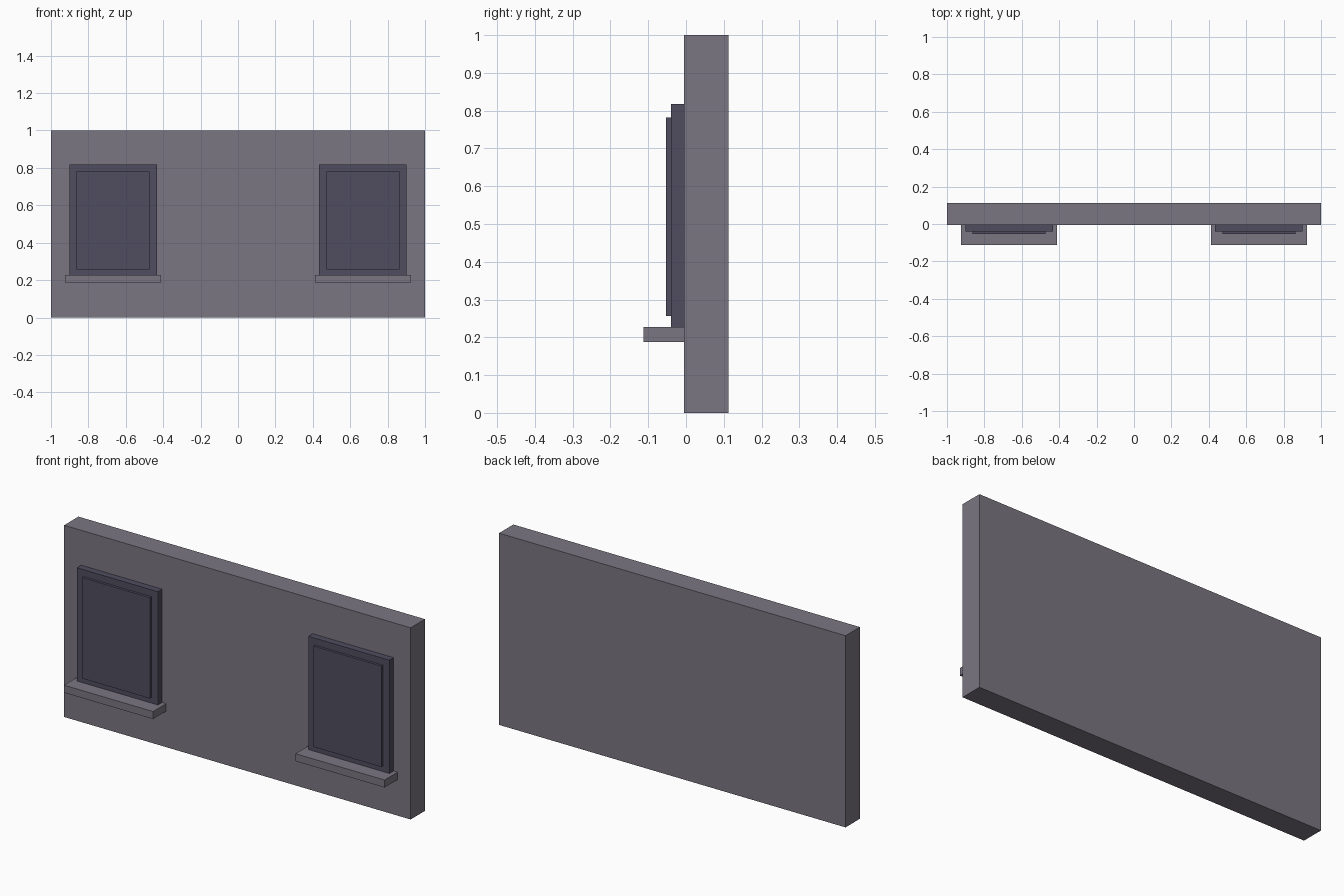
import bpy

if "Cube" in bpy.data.objects:
    bpy.data.objects.remove(bpy.data.objects["Cube"])


def material(name, srgb):
    m = bpy.data.materials.new(name)
    lin = [((c / 255 + 0.055) / 1.055) ** 2.4 for c in srgb]
    m.diffuse_color = (*lin, 1)
    m.use_nodes = True
    m.node_tree.nodes["Principled BSDF"].inputs["Base Color"].default_value = m.diffuse_color
    return m


stone = material("grey_stone", (123, 118, 130))
dark = material("dark_slate", (80, 77, 95))


def box(name, x, y, z, mat):
    """Box from (min, max) ranges on each axis."""
    bpy.ops.mesh.primitive_cube_add(
        size=1, location=[(a + b) / 2 for a, b in (x, y, z)])
    ob = bpy.context.object
    ob.name = name
    ob.scale = [b - a for a, b in (x, y, z)]
    bpy.ops.object.transform_apply(location=False, rotation=False, scale=True)
    ob.data.materials.append(mat)
    return ob


WALL_FRONT = -0.005

# Wall slab
box("wall", (-1, 1), (WALL_FRONT, 0.113), (0, 1), stone)

# Two matching windows, each with a frame, a raised pane and a sill
for side, cx in (("left", -0.668), ("right", 0.668)):
    box(f"{side}_window_frame", (cx - 0.234, cx + 0.234),
        (-0.04, WALL_FRONT), (0.227, 0.818), dark)
    box(f"{side}_window_pane", (cx - 0.196, cx + 0.196),
        (-0.053, -0.04), (0.256, 0.782), dark)
    box(f"{side}_window_sill", (cx - 0.257, cx + 0.257),
        (-0.113, WALL_FRONT), (0.188, 0.227), stone)
